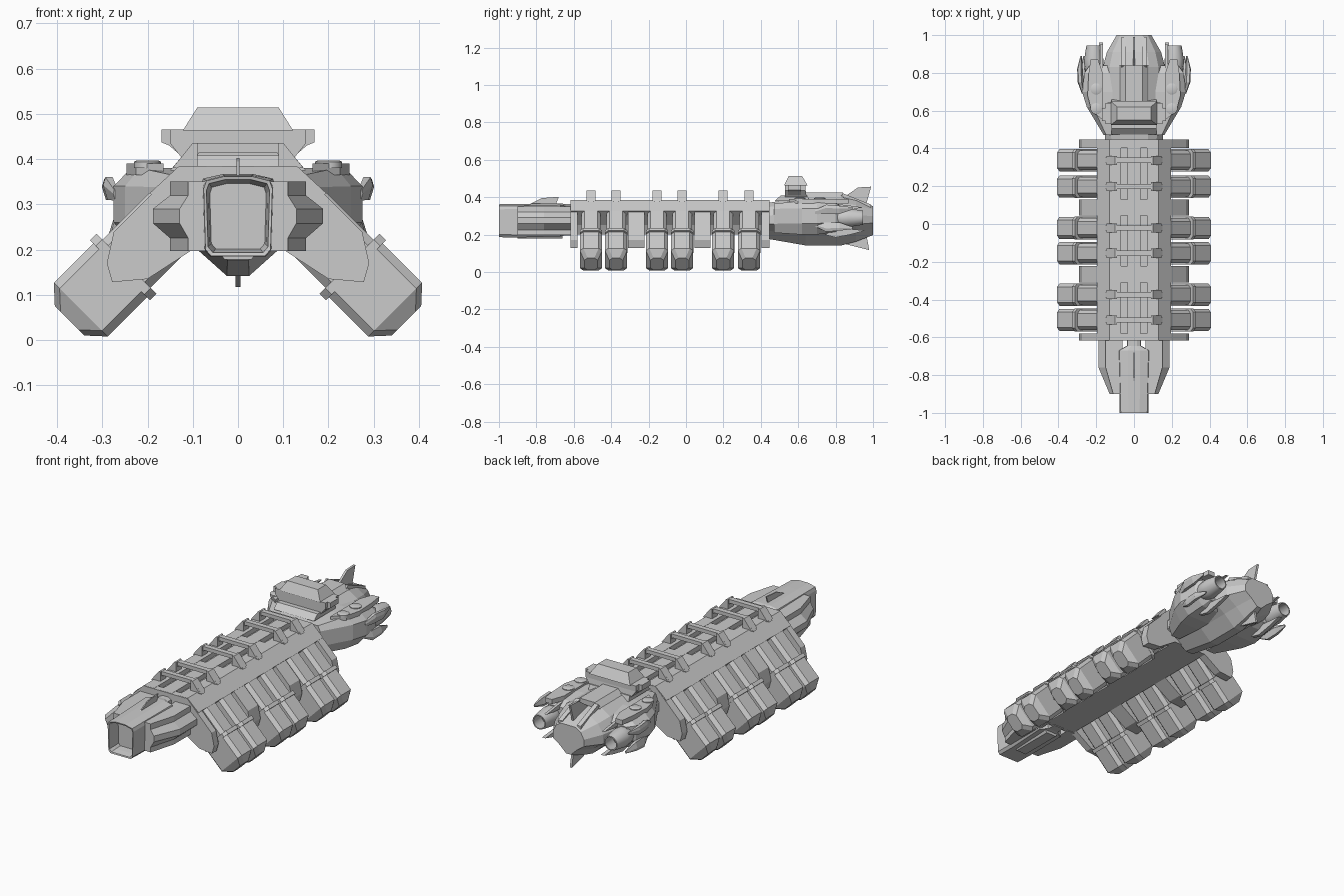
import bpy, bmesh, math

if "Cube" in bpy.data.objects:
    bpy.data.objects.remove(bpy.data.objects["Cube"])

def loft(name, rings, mirror=False, smooth=False):
    """Skin a list of equal-length point rings and cap both ends."""
    bm = bmesh.new()
    vs = [[bm.verts.new(p) for p in r] for r in rings]
    n = len(rings[0])
    for a, b in zip(vs, vs[1:]):
        for i in range(n):
            bm.faces.new((a[i], a[(i + 1) % n], b[(i + 1) % n], b[i]))
    bm.faces.new(vs[0])
    bm.faces.new(vs[-1])
    bmesh.ops.recalc_face_normals(bm, faces=bm.faces)
    me = bpy.data.meshes.new(name)
    bm.to_mesh(me)
    bm.free()
    ob = bpy.data.objects.new(name, me)
    bpy.context.collection.objects.link(ob)
    if mirror:
        m = ob.modifiers.new("mirror", 'MIRROR')
        m.use_mirror_merge = False
    if smooth:
        bpy.ops.object.select_all(action='DESELECT')
        ob.select_set(True)
        bpy.context.view_layer.objects.active = ob
        bpy.ops.object.shade_smooth_by_angle(angle=math.radians(35))
    return ob

def xz(pts, y):
    return [(x, y, z) for x, z in pts]

def sym(half):
    """Full profile from its right half, top to bottom."""
    return half + [(-x, z) for x, z in reversed(half)]

def prism_y(name, pts, y0, y1, mirror=False):
    return loft(name, [xz(pts, y0), xz(pts, y1)], mirror)

def prism_x(name, pts, x0, x1, mirror=False):
    return loft(name, [[(x, y, z) for y, z in pts] for x in (x0, x1)], mirror)

def circle(x, y, z, r, n=14, axis='y'):
    out = []
    for i in range(n):
        c, s = r * math.cos(2 * math.pi * i / n), r * math.sin(2 * math.pi * i / n)
        out.append((x + c, y, z + s) if axis == 'y' else (x + c, y + s, z))
    return out

# Spine with two grooves along the top
spine = sym([(.035, .385), (.035, .36), (.07, .36), (.07, .385), (.13, .385),
             (.195, .325), (.125, .25), (.1, .2)])
prism_y("spine", spine, -.615, .445)

# Bulkhead frames between the container pairs
frame = sym([(.13, .384), (.275, .238), (.29, .17), (.278, .128), (.2, .135), (.1, .2)])
for i, (a, b) in enumerate([(-.618, -.58), (-.31, -.222), (.045, .131), (.403, .447)]):
    prism_y(f"bulkhead_{i}", frame, a, b)

# Containers hung outward at 45 degrees, each with a rib over the spine
S = math.sqrt(.5)
def container_ring(u, hv, hy, yc):
    c = .018
    octo = [(hv, hy - c), (hv - c, hy), (c - hv, hy), (-hv, hy - c),
            (-hv, c - hy), (c - hv, -hy), (hv - c, -hy), (hv, c - hy)]
    return [(.3725 + S * (u + v), yc + y, .0425 + S * (v - u)) for v, y in octo]

arch = [(.15, .375), (.1, .435), (-.1, .435), (-.15, .375),
        (-.115, .375), (-.085, .415), (.085, .415), (.115, .375)]
foot = [(.145, .38), (.1, .436), (.09, .436), (.09, .38)]
for i, yc in enumerate([-.508, -.374, -.155, -.021, .198, .337]):
    loft(f"container_{i}", [container_ring(u, hv, hy, yc) for u, hv, hy in [
        (-.345, .06, .04), (-.325, .075, .052), (-.178, .075, .052), (-.178, .094, .06),
        (-.158, .094, .06), (-.158, .084, .059), (-.035, .084, .059), (0, .046, .036)]], True)
    prism_y(f"rib_{i}", arch, yc - .014, yc + .014)
    prism_y(f"rib_foot_{i}", foot, yc - .024, yc + .024, True)

# Nose: cab with recessed front window, narrowing to a neck
cab = sym([(.03, .362), (.07, .352), (.076, .335), (.072, .2), (.06, .186)])
def cab_ring(y, k, dz=0, kx=None):
    return xz([(x * (kx or k), .273 + (z - .273) * k + dz) for x, z in cab], y)
loft("nose_cab", [cab_ring(-.93, .82), cab_ring(-.965, .86), cab_ring(-.998, .92),
                  cab_ring(-1, 1), cab_ring(-.9, 1.02), cab_ring(-.67, 1, .005, 1.1),
                  cab_ring(-.645, .95, .005, .5), cab_ring(-.6, .95, .005, .5)])

# Cheek pods beside the nose
def cheek(y, k):
    return xz([(.06, .35)] + [(.07 + dx * k, z) for dx, z in [
        (.08, .35), (.08, .32), (.118, .29), (.118, .258), (.08, .225), (.08, .197)]]
        + [(.06, .197)], y)
loft("cheek_pod", [cheek(-.9, .5), cheek(-.76, 1), cheek(-.6, 1)], True)
prism_x("nose_fin", [(-.86, .35), (-.77, .395), (-.68, .402), (-.7, .35)], -.003, .003)
prism_y("chin", sym([(.045, .2), (.03, .178)]), -.9, -.66)

# Engine core
core = sym([(.08, .4), (.13, .37), (.165, .31), (.165, .25), (.09, .2), (.025, .142)])
def core_ring(y, kx, kz, dz=0):
    return xz([(x * kx, .28 + (z - .28) * kz + dz) for x, z in core], y)
loft("engine_core", [core_ring(.44, .92, .75), core_ring(.64, 1, 1), core_ring(.83, 1, 1),
                     core_ring(.91, .87, .85), core_ring(1, .56, .6)])
prism_y("core_top_ridge", sym([(.045, .425), (.085, .39)]), .62, .84)
for s in (-1, 1):
    prism_x("top_rail", [(.8, .38), (.84, .42), (.99, .36), (.99, .33)], s * .055 - .012, s * .055 + .012)
prism_x("tail_fin_top", [(.83, .39), (.92, .452), (.99, .456), (.96, .35)], -.006, .006)
prism_x("tail_fin_bottom", [(.81, .16), (.98, .117), (.96, .22)], -.006, .006)

# Engine side pods
def pod(y, xo, z0, z1):
    m = (z0 + z1) / 2
    return xz([(.09, z1), (.1 + (xo - .1) * .78, z1), (xo, m + .05), (xo, m - .03),
               (.1 + (xo - .1) * .7, z0), (.09, z0)], y)
loft("engine_pod", [pod(.47, .16, .21, .365), pod(.62, .25, .2, .38), pod(.7, .275, .2, .38),
                    pod(.8, .262, .215, .37), pod(.84, .235, .24, .345)], True)
deck = [(.165, .55), (.225, .6), (.246, .68), (.24, .8), (.23, .87), (.19, .87), (.165, .8)]
loft("pod_deck", [[(x, y, z) for x, y in deck] for z in (.365, .39)], True)
for i, y in enumerate((.61, .715)):
    loft(f"deck_disc_{i}", [circle(.2, y, z, r, 16, 'z') for z, r in
                            [(.38, .03), (.394, .03), (.397, .024)]], True, True)

# Nozzles
loft("nozzle", [circle(.213, y, .29, r) for y, r in [
    (.8, .04), (.83, .05), (.87, .051), (.945, .039), (.945, .033), (.87, .04)]], True, True)

# Claws around the nozzles
def claw(name, cz, s, x):
    loft(name, [[(x + dx + a * w, y, cz + s * (dz + b * h)) for a, b in
                 [(-1, -.4), (-.3, 1), (.7, 1), (1, .3), (.4, -1), (-.6, -1)]]
                for y, dx, dz, w, h in [(.69, -.01, .03, .008, .012), (.75, .004, .045, .016, .025),
                                        (.82, .008, .042, .015, .022), (.89, .002, .05, .004, .006)]], True)
claw("claw_upper", .29, 1, .278)
claw("claw_lower", .285, -1, .262)
prism_x("claw_inner", [(.74, .2), (.82, .235), (.96, .222), (.88, .2), (.8, .185)], .165, .185, True)
prism_x("claw_inner_top", [(.76, .37), (.95, .345), (.88, .335), (.78, .33)], .165, .18, True)

# Bridge tower
prism_x("bridge_base", [(.475, .38), (.505, .408), (.65, .408), (.66, .38)], -.12, .12)
loft("bridge_lower", [[(sx * hx, y, z) for sx, y in [(1, a), (1, b), (-1, b), (-1, a)]]
     for hx, a, b, z in [(.122, .53, .645, .4), (.15, .53, .64, .435), (.15, .53, .64, .465)]])
loft("bridge_top", [[(sx * hx, y, z) for sx, y in [(1, a), (1, b), (-1, b), (-1, a)]]
     for hx, a, b, z in [(.122, .525, .65, .463), (.09, .55, .62, .514)]])
prism_y("bridge_wing", [(.12, .402), (.152, .43), (.169, .437), (.169, .465), (.12, .465)],
        .545, .615, True)
